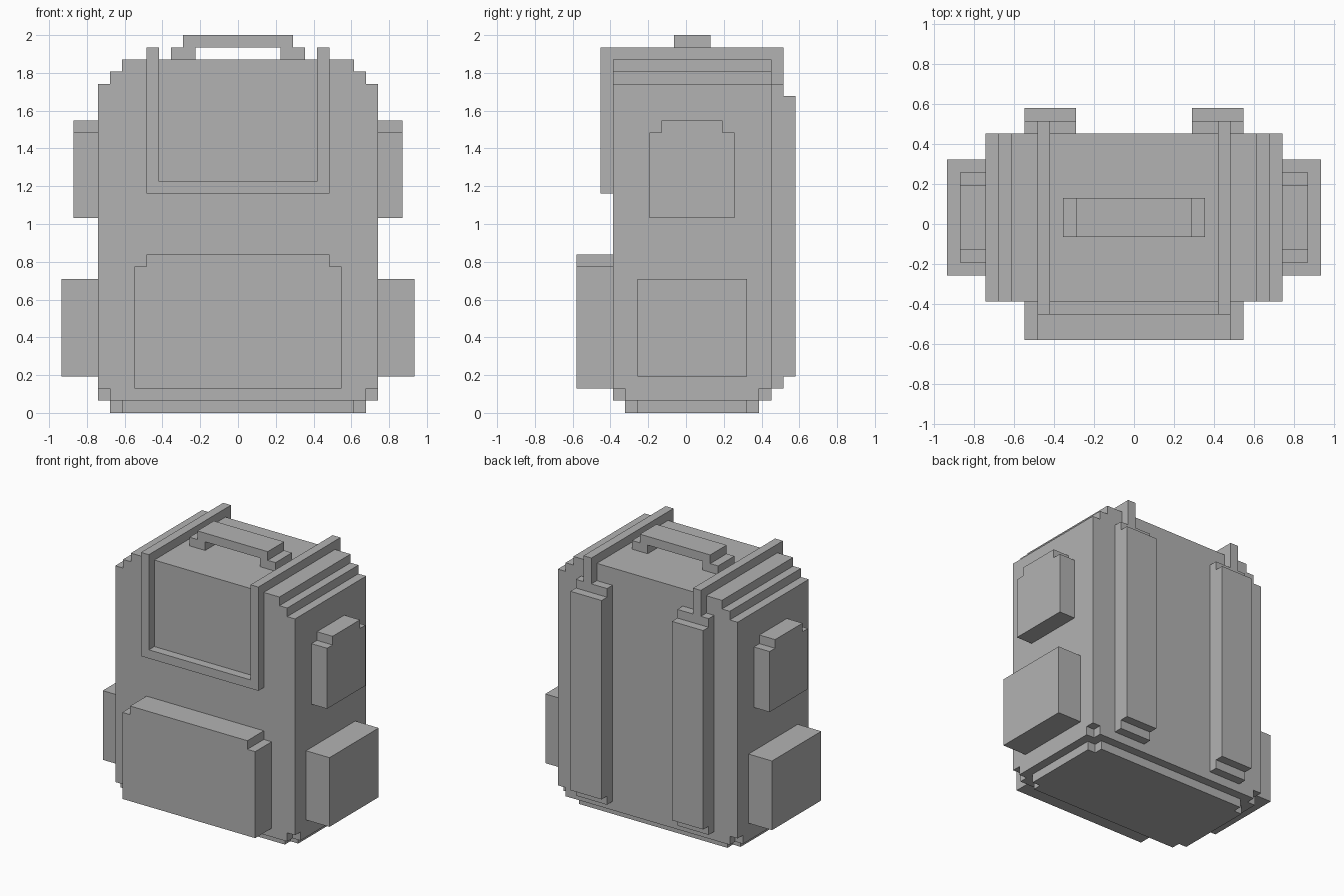
import bpy, bmesh
from mathutils import Vector

U = 2 / 31  # one block of the grid

if "Cube" in bpy.data.objects:
    bpy.data.objects.remove(bpy.data.objects["Cube"], do_unlink=True)

grey = bpy.data.materials.new("plain_grey")
grey.use_nodes = True
grey.diffuse_color = (0.45, 0.45, 0.45, 1)
grey.node_tree.nodes["Principled BSDF"].inputs["Base Color"].default_value = grey.diffuse_color


def prism(name, outline, axis, lo, hi):
    """Extrude a flat outline, in blocks, along the axis from lo to hi."""
    def place(a, b, d):
        p = {"x": (d, a, b), "y": (a, d, b), "z": (a, b, d)}[axis]
        return Vector(p) * U

    bm = bmesh.new()
    face = bm.faces.new([bm.verts.new(place(a, b, lo)) for a, b in outline])
    new = bmesh.ops.extrude_face_region(bm, geom=[face])["geom"]
    bmesh.ops.translate(bm, verts=[v for v in new if isinstance(v, bmesh.types.BMVert)],
                        vec=place(0, 0, hi - lo))
    bmesh.ops.recalc_face_normals(bm, faces=bm.faces)
    mesh = bpy.data.meshes.new(name)
    bm.to_mesh(mesh)
    bm.free()
    mesh.materials.append(grey)
    obj = bpy.data.objects.new(name, mesh)
    bpy.context.collection.objects.link(obj)
    return obj


def pair(name, outline, lo, hi):
    """One part on each side of the model."""
    prism("left_" + name, outline, "x", lo, hi)
    prism("right_" + name, outline, "x", -hi, -lo)


def mirrored(half):
    """Complete a symmetric outline from its +x half."""
    return half + [(-a, b) for a, b in reversed(half)]


def rect(a0, a1, b0, b1):
    return [(a0, b0), (a1, b0), (a1, b1), (a0, b1)]


def notched(w, y0, y1):
    """Rectangle with one block missing at each corner."""
    return mirrored([(w - 1, y0), (w - 1, y0 + 1), (w, y0 + 1),
                     (w, y1 - 1), (w - 1, y1 - 1), (w - 1, y1)])


# Main bag with stepped shoulders, and its rounded base
prism("bag_body", mirrored([(11.5, 2), (11.5, 27), (10.5, 27), (10.5, 28),
                            (9.5, 28), (9.5, 29)]), "y", -6, 7)
prism("upper_base", notched(11.5, -6, 7), "z", 1, 2)
prism("lower_base", notched(10.5, -5, 6), "z", 0, 1)

# Front pocket with a narrower top
prism("front_pocket", mirrored([(8.5, 2), (8.5, 12), (7.5, 12), (7.5, 13)]), "y", -9, -6)

# Side pockets
pair("lower_pocket", rect(-4, 5, 3, 11), 11.5, 14.5)
pair("upper_pocket", [(-3, 16), (4, 16), (4, 23), (3, 23), (3, 24),
                      (-2, 24), (-2, 23), (-3, 23)], 11.5, 13.5)

# Thin straps over the top, joined by a bar across the front
pair("top_strap", [(-7, 18), (-6, 18), (-6, 29), (7, 29), (7, 27),
                   (8, 27), (8, 30), (-7, 30)], 6.5, 7.5)
prism("front_strap_bar", rect(-7, -6, 18, 19), "x", -6.5, 6.5)

# Padded shoulder straps on the back
pair("shoulder_strap", [(7, 2), (8, 2), (8, 3), (9, 3), (9, 26),
                        (8, 26), (8, 27), (7, 27)], 4.5, 8.5)

# Carry handle
prism("carry_handle", mirrored([(3.5, 30), (3.5, 29), (5.5, 29), (5.5, 30),
                                (4.5, 30), (4.5, 31)]), "y", -1, 2)
